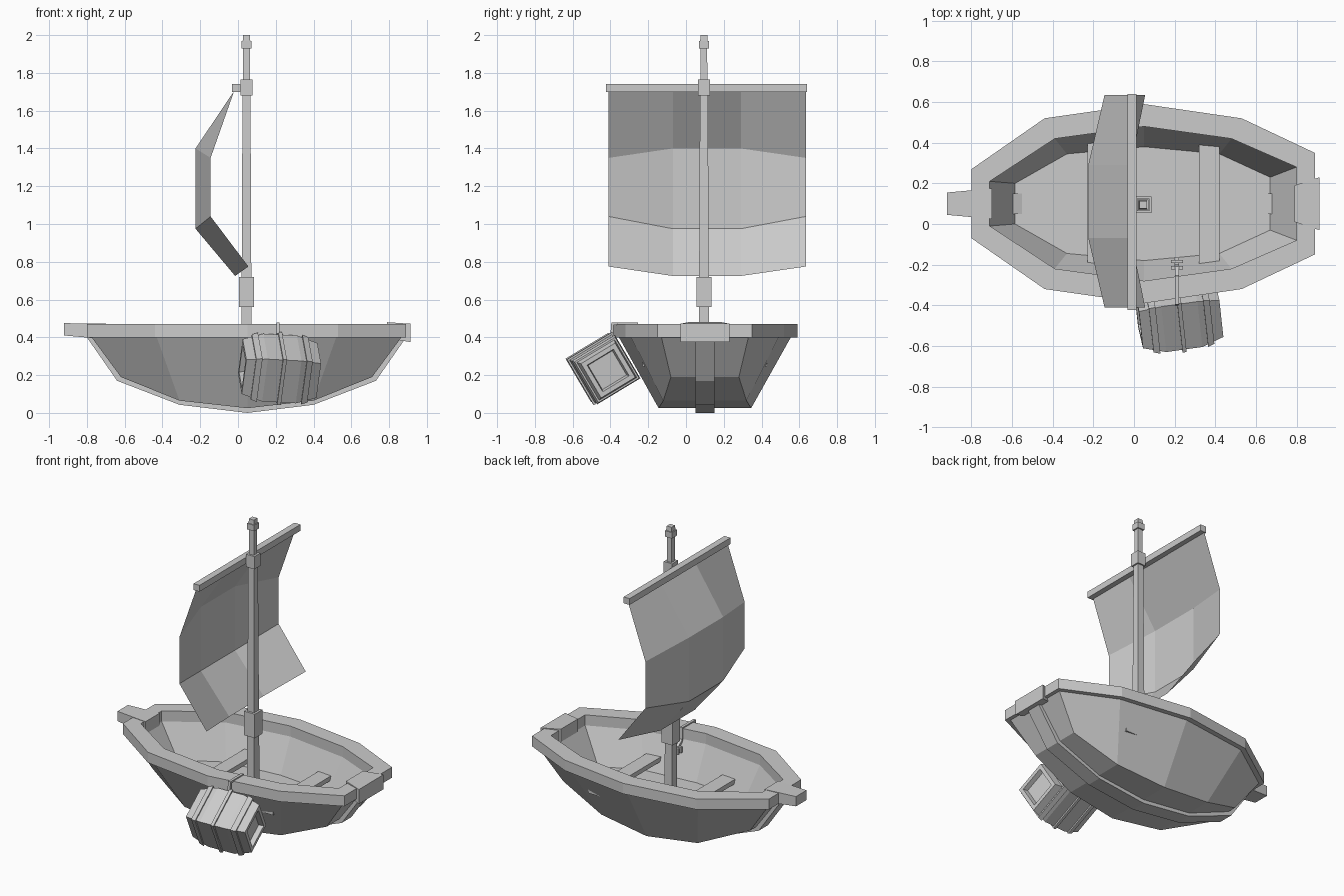
import bpy, bmesh
from math import radians
from mathutils import Matrix, Vector, Euler

if "Cube" in bpy.data.objects:
    bpy.data.objects.remove(bpy.data.objects["Cube"])

CY = 0.1  # boat centre line


def make(name, verts, faces):
    bm = bmesh.new()
    vs = [bm.verts.new(v) for v in verts]
    for f in faces:
        bm.faces.new([vs[i] for i in f])
    bmesh.ops.recalc_face_normals(bm, faces=bm.faces)
    me = bpy.data.meshes.new(name)
    bm.to_mesh(me)
    bm.free()
    ob = bpy.data.objects.new(name, me)
    bpy.context.collection.objects.link(ob)
    return ob


def bridge(rings, n):
    """Quads joining consecutive closed rings of n points."""
    return [(r * n + i, r * n + (i + 1) % n, (r + 1) * n + (i + 1) % n, (r + 1) * n + i)
            for r in range(rings - 1) for i in range(n)]


def loft(name, rings):
    """Closed solid through rings, with flat end caps."""
    n, k = len(rings[0]), len(rings)
    caps = [tuple(range(n)), tuple(range((k - 1) * n, k * n))]
    return make(name, [p for r in rings for p in r], bridge(k, n) + caps)


def box(name, x0, x1, y0, y1, z0, z1):
    return loft(name, [[(x0, y0, z), (x1, y0, z), (x1, y1, z), (x0, y1, z)] for z in (z0, z1)])


def outline(stations):
    """Mirror (x, half width, z) stations into a closed boat outline."""
    return ([(x, CY - h, z) for x, h, z in stations]
            + [(x, CY + h, z) for x, h, z in reversed(stations)])


def level(xs, hs, z):
    return [(x, h, z) for x, h in zip(xs, hs)]


# Hull: outer skin, rim and inner walls in one shell
bottom = [(-.62, .11, .19), (-.31, .22, .065), (.05, .245, .025), (.40, .22, .065), (.71, .18, .19)]
hull_top = level((-.775, -.43, .05, .52, .865), (.15, .39, .455, .39, .23), .40)
rim_x, rim_h = (-.80, -.44, .05, .53, .89), (.17, .42, .49, .42, .25)
in_x, in_h = (-.71, -.39, .05, .48, .80), (.11, .32, .38, .32, .18)
floor = level((-.585, -.33, .05, .42, .67), (.10, .245, .28, .245, .13), .18)
rings = [outline(s) for s in (bottom, hull_top, level(rim_x, rim_h, .40), level(rim_x, rim_h, .47),
                              level(in_x, in_h, .47), level(in_x, in_h, .40), floor)]
strips = [(i, i + 1, 8 - i, 9 - i) for i in range(4)]
last = (len(rings) - 1) * 10
make("hull", [p for r in rings for p in r],
     bridge(len(rings), 10) + strips + [tuple(last + i for i in f) for f in strips])

# Keel strip following the hull profile
keel = [(-.80, .40), (-.64, .17), (-.31, .043), (.05, 0), (.40, .043), (.73, .17), (.89, .40)]
inner = [(-.75, .40), (-.60, .20), (-.30, .075), (.05, .035), (.39, .075), (.69, .20), (.84, .40)]
loft("keel", [[(x, CY - .05, z), (x, CY + .05, z), (u, CY + .05, w), (u, CY - .05, w)]
              for (x, z), (u, w) in zip(keel, inner)])

# Blocks at both ends of the rim
for name, ends in (("bow_block", ((-.92, .055, .41, .475), (-.70, .075, .39, .472))),
                   ("stern_block", ((.79, .09, .395, .48), (.912, .13, .375, .472)))):
    loft(name, [[(x, CY - h, a), (x, CY + h, a), (x, CY + h, b), (x, CY - h, b)]
                for x, h, a, b in ends])

# Seats
for i, x in enumerate((-.23, .32)):
    box(f"seat_{i + 1}", x, x + .10, CY - .33, CY + .33, .245, .275)

# Mast with collars
MX, MY = .045, .095


def post(name, levels):
    return loft(name, [[(MX - h, MY - h, z), (MX + h, MY - h, z), (MX + h, MY + h, z),
                        (MX - h, MY + h, z)] for h, z in levels])


post("mast", [(.028, .17), (.021, 1.70), (.018, 1.72), (.017, 1.99)])
post("lower_collar", [(.04, .56), (.04, .72)])
post("upper_collar", [(.031, 1.68), (.031, 1.765)])
post("mast_cap", [(.026, 1.93), (.026, 1.97)])
post("mast_tip", [(.02, 1.97), (.018, 2.0)])

# Yard and billowing sail
box("yard", -.032, .012, -.423, .64, 1.70, 1.742)
cols = ((-.41, 0), (-.07, 1), (.29, 1), (.635, 0))
rows = (((-.02, 1.705), (-.02, 1.705)), ((-.145, 1.35), (-.225, 1.40)),
        ((-.145, 1.04), (-.225, .975)), ((.055, .775), (-.015, .725)))
make("sail", [(r[m][0], y, r[m][1]) for r in rows for y, m in cols],
     [(r * 4 + c, r * 4 + c + 1, r * 4 + c + 5, r * 4 + c + 4) for r in range(3) for c in range(3)])

# Square barrel hanging on the front side
PLACE = Matrix.Translation(Vector((.22, -.44, .235))) @ Euler(
    (radians(31), radians(3), radians(8))).to_matrix().to_4x4()


def square_loft(name, stations):
    ob = loft(name, [[(x, -h, -h), (x, h, -h), (x, h, h), (x, -h, h)] for x, h in stations])
    ob.matrix_world = PLACE
    return ob


square_loft("barrel", [(-.17, .075), (-.20, .082), (-.20, .106), (-.09, .131),
                       (.09, .131), (.20, .106), (.20, .082), (.17, .075)])
for i, x in enumerate((-.135, .135)):
    a, b = (.126, .134) if x < 0 else (.134, .126)
    square_loft(f"barrel_hoop_{i + 1}", [(x - .016, a), (x + .016, b)])
square_loft("barrel_rope", [(-.01, .141), (.01, .141)])

# Rope over the rim, ending on a small cleat inside
path = [(-.40, .42), (-.395, .478), (-.255, .478), (-.25, .40), (-.20, .36)]
path_in = [(-.385, .41), (-.385, .465), (-.265, .465), (-.265, .395), (-.21, .345)]
loft("rim_rope", [[(.203, y, z), (.221, y, z), (.221, v, w), (.203, v, w)]
                  for (y, z), (v, w) in zip(path, path_in)])
box("cleat_post", .20, .222, -.225, -.165, .335, .36)
for i, y in enumerate((-.215, -.185)):
    box(f"cleat_bar_{i + 1}", .182, .24, y - .008, y + .008, .33, .368)
